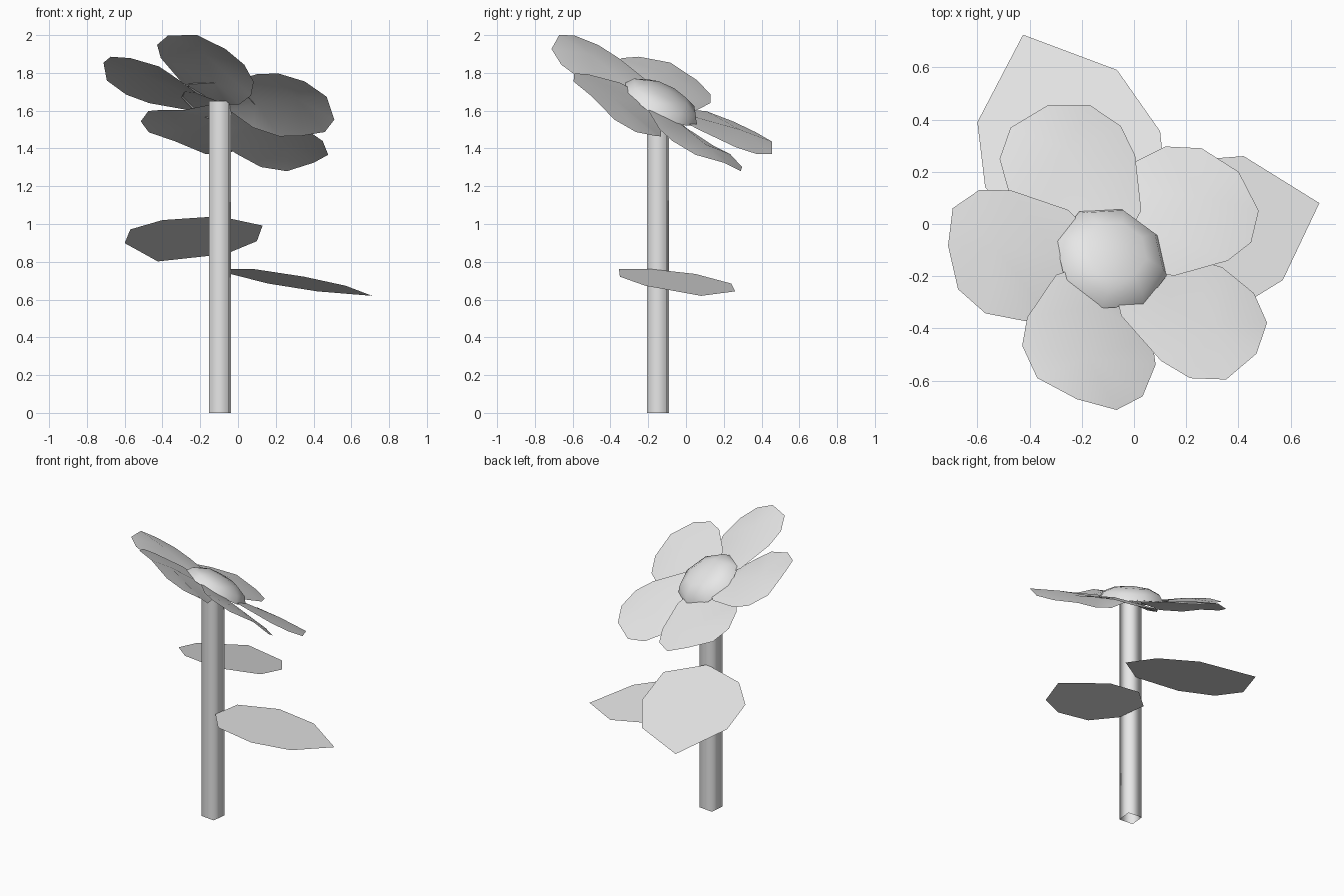
import bpy, bmesh, math
from mathutils import Matrix, Vector

if "Cube" in bpy.data.objects:
    bpy.data.objects.remove(bpy.data.objects["Cube"])

grey = bpy.data.materials.new("light_grey")
grey.diffuse_color = (0.8, 0.8, 0.8, 1)
grey.use_nodes = True
grey.node_tree.nodes["Principled BSDF"].inputs["Base Color"].default_value = grey.diffuse_color


def make(name, verts, faces, smooth=True):
    mesh = bpy.data.meshes.new(name)
    mesh.from_pydata([tuple(v) for v in verts], [], faces)
    mesh.materials.append(grey)
    for p in mesh.polygons:
        p.use_smooth = smooth
    obj = bpy.data.objects.new(name, mesh)
    bpy.context.collection.objects.link(obj)
    return obj


def polar(r, deg, w):
    a = math.radians(deg)
    return Vector((r * math.cos(a), r * math.sin(a), w))


# Flower head frame, tilted towards the back right
u = Vector((0.947, 0, -0.322)).normalized()
n = Vector((0.287, 0.452, 0.845)).normalized()
v = n.cross(u)
head = Matrix((u, v, n)).transposed().to_4x4()
head.translation = (-0.078, -0.119, 1.658)

# Stem: four-sided open tube with softened shading, slightly twisted
stem = []
for z in (0, 1.65):
    for k in range(4):
        stem.append(Vector((-0.095, -0.148, z)) + polar(0.074, 39 + 90 * k, 0))
make("stem", stem, [(k, (k + 1) % 4, (k + 1) % 4 + 4, k + 4) for k in range(4)])

# Petals: one outline (radius, angle, height) around a spine, repeated five times
outline = [(0.05, -60, -0.03), (0.25, -51, -0.02), (0.464, -34.5, -0.016),
           (0.572, -26.5, -0.012), (0.65, -15, -0.010), (0.665, 0, 0.0),
           (0.65, 14.8, -0.038), (0.58, 26, -0.056), (0.455, 37, -0.063),
           (0.345, 44, -0.085), (0.2, 48, -0.085), (0.05, 60, -0.04)]
spine = [(0.22, 0, -0.025), (0.47, 0, -0.002)]
# inner spine = 12, outer spine = 13
petal_faces = [(0, 12, 1), (1, 12, 13, 2), (2, 13, 3), (3, 13, 4), (4, 13, 5),
               (5, 13, 6), (6, 13, 7), (7, 13, 8), (8, 13, 12, 9),
               (9, 12, 10), (10, 12, 11), (11, 12, 0)]
petal_faces = [tuple(reversed(f)) for f in petal_faces]
for k in range(5):
    pts = [head @ polar(r, a - 39.5 + 72 * k, w) for r, a, w in outline + spine]
    make(f"petal_{k + 1}", pts, petal_faces)

# Flower centre: eight-sided shallow dome
rings = [(0.225, -0.03), (0.195, 0.015), (0.12, 0.048)]
dome = [head @ polar(r, 45 * k - 19, w) for r, w in rings for k in range(8)]
dome.append(head @ Vector((0, 0, 0.062)))
faces = [(8 * j + k, 8 * j + (k + 1) % 8, 8 * j + 8 + (k + 1) % 8, 8 * j + 8 + k)
         for j in range(2) for k in range(8)]
faces += [(16 + k, 16 + (k + 1) % 8, 24) for k in range(8)]
make("flower_centre", dome, faces)


# Leaves: flat outlines lying on a sloping plane
def leaf(name, pts, z0, sx, sy):
    make(name, [(x, y, z0 + sx * x + sy * y) for x, y in pts],
         [tuple(range(len(pts)))], False)


leaf("back_leaf", [(-0.1, -0.1), (0.13, 0.07), (0.1, 0.355), (-0.065, 0.59),
                   (-0.425, 0.725), (-0.6, 0.39), (-0.57, 0.14), (-0.4, -0.03)],
     1.012, 0.0, -0.29)
leaf("right_leaf", [(-0.04, -0.2), (0.09, -0.355), (0.35, -0.35), (0.57, -0.215),
                    (0.71, 0.08), (0.42, 0.26), (0.16, 0.24), (-0.04, 0.05)],
     0.735, -0.15, -0.11)
